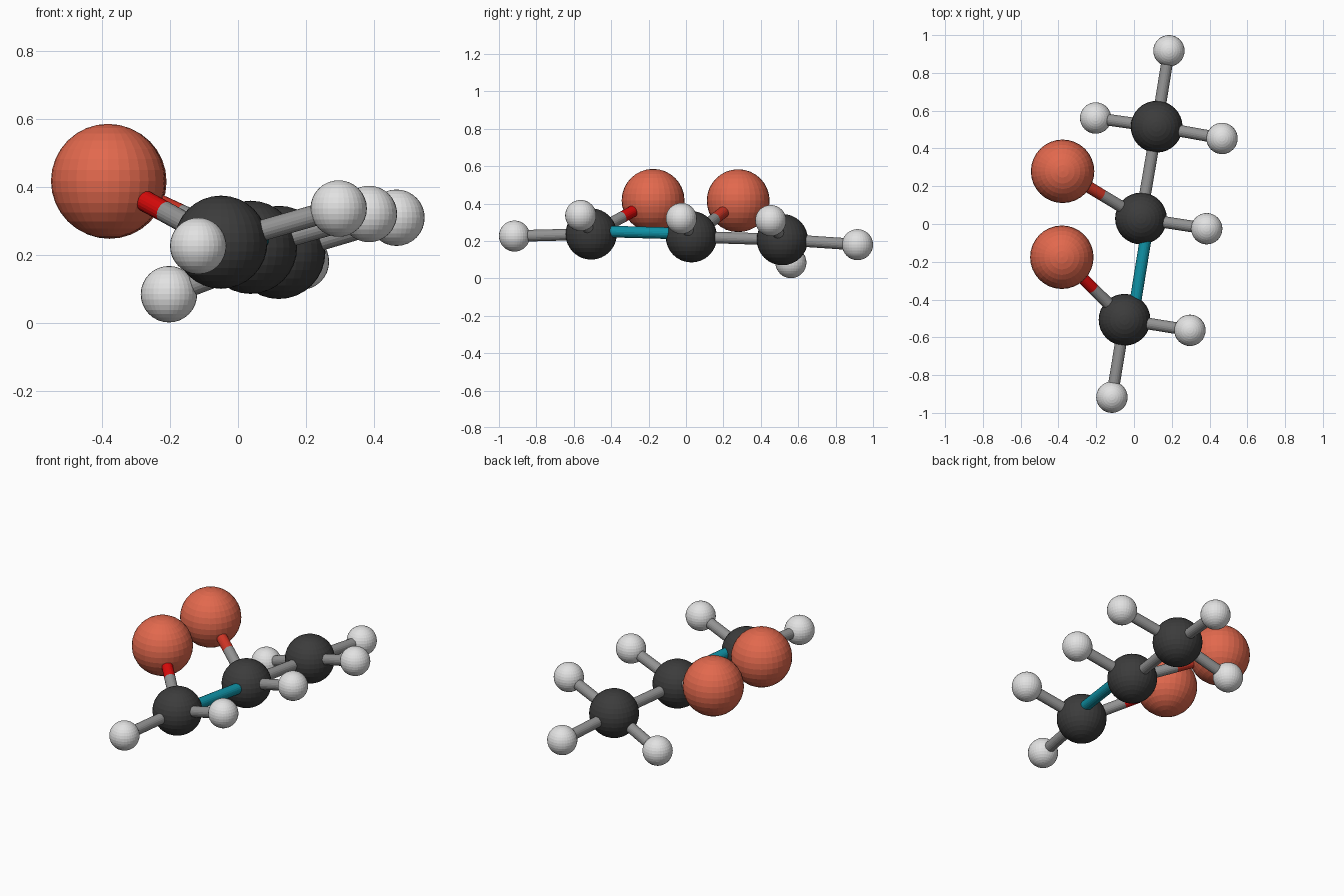
import bpy
from mathutils import Vector

if "Cube" in bpy.data.objects:
    bpy.data.objects.remove(bpy.data.objects["Cube"])


def material(name, rgb):
    m = bpy.data.materials.new(name)
    m.diffuse_color = (*rgb, 1)
    m.use_nodes = True
    m.node_tree.nodes["Principled BSDF"].inputs["Base Color"].default_value = m.diffuse_color
    return m


CHARCOAL = material("charcoal", (0.045, 0.045, 0.045))
WHITE = material("pale grey", (0.76, 0.76, 0.76))
ORANGE = material("orange", (0.76, 0.14, 0.075))
GREY = material("bond grey", (0.29, 0.29, 0.29))
TEAL = material("teal", (0.005, 0.28, 0.37))
RED = material("red", (0.68, 0.003, 0.003))
BRICK = material("brick red", (0.62, 0.035, 0.018))

BOND_RADIUS = 0.031


def ball(name, pos, radius, mat):
    bpy.ops.mesh.primitive_uv_sphere_add(segments=32, ring_count=16, radius=radius, location=pos)
    ob = bpy.context.object
    ob.name = name
    ob.data.materials.append(mat)


def rod(name, a, b, mat):
    a, b = Vector(a), Vector(b)
    d = b - a
    bpy.ops.mesh.primitive_cylinder_add(vertices=20, radius=BOND_RADIUS, depth=d.length,
                                        location=(a + b) / 2)
    ob = bpy.context.object
    ob.name = name
    ob.rotation_mode = 'QUATERNION'
    ob.rotation_quaternion = d.to_track_quat('Z', 'Y')
    ob.data.materials.append(mat)


# Chain of three dark atoms
chain = [Vector(p) for p in ((0.12, 0.515, 0.207), (0.037, 0.029, 0.222), (-0.05, -0.507, 0.237))]
for i, p in enumerate(chain):
    ball(f"dark_atom_{i + 1}", p, 0.137, CHARCOAL)

# Chain bonds: a plain one, and a teal one set off to the side
rod("chain_bond", chain[0], chain[1], GREY)
offset = Vector((0.042, 0, 0.016))
rod("teal_bond", chain[1] + offset, chain[2] + offset, TEAL)

# Small pale atoms: (chain index, position)
small = [(0, (0.185, 0.917, 0.18)), (0, (-0.203, 0.561, 0.084)), (0, (0.466, 0.453, 0.309)),
         (1, (0.385, -0.025, 0.32)), (2, (0.296, -0.563, 0.336)), (2, (-0.117, -0.917, 0.226))]
for i, (c, p) in enumerate(small):
    ball(f"small_atom_{i + 1}", p, 0.083, WHITE)
    rod(f"small_bond_{i + 1}", chain[c], p, GREY)

# Large orange atoms with two-tone bonds
large = [(1, (-0.378, 0.279, 0.415), BRICK), (2, (-0.382, -0.176, 0.417), RED)]
for i, (c, p, tint) in enumerate(large):
    ball(f"large_atom_{i + 1}", p, 0.168, ORANGE)
    mid = (chain[c] + Vector(p)) / 2
    rod(f"large_bond_inner_{i + 1}", chain[c], mid, GREY)
    rod(f"large_bond_outer_{i + 1}", mid, p, tint)
